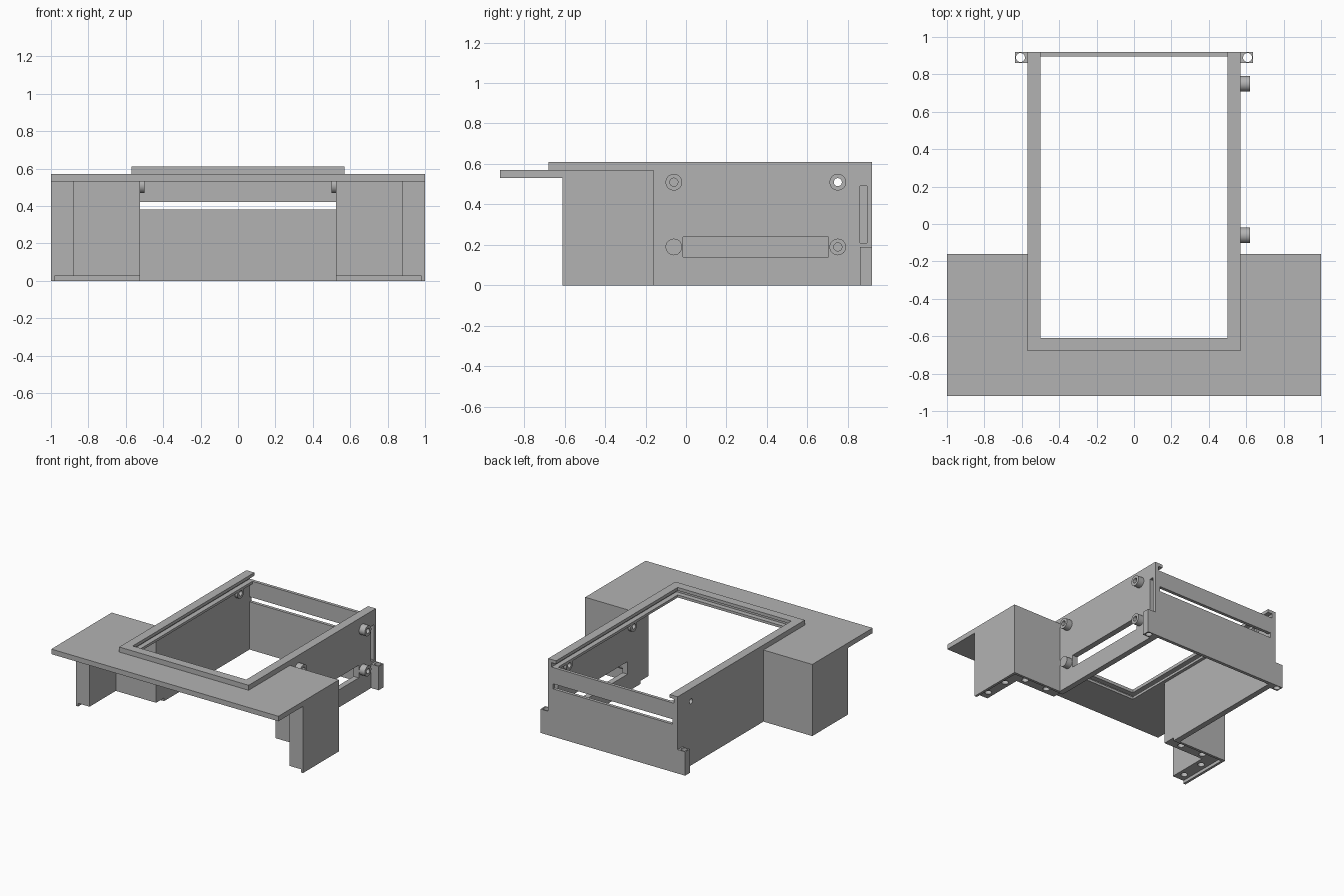
import bpy, bmesh, math
from mathutils import Matrix, Vector

cube = bpy.data.objects.get("Cube")
if cube:
    bpy.data.objects.remove(cube, do_unlink=True)

GREY = (0.45, 0.45, 0.45, 1)
mat = bpy.data.materials.new("plain grey")
mat.use_nodes = True
mat.diffuse_color = GREY
mat.node_tree.nodes["Principled BSDF"].inputs["Base Color"].default_value = GREY


def finish(name, bm):
    bmesh.ops.recalc_face_normals(bm, faces=bm.faces)
    me = bpy.data.meshes.new(name)
    bm.to_mesh(me)
    bm.free()
    me.materials.append(mat)
    ob = bpy.data.objects.new(name, me)
    bpy.context.collection.objects.link(ob)
    return ob


def prism(name, outline, z0, z1, side=1):
    """Extrude a plan outline upward; side=-1 mirrors it across x."""
    bm = bmesh.new()
    face = bm.faces.new([bm.verts.new((x * side, y, z0)) for x, y in outline])
    top = bmesh.ops.extrude_face_region(bm, geom=[face])["geom"]
    bmesh.ops.translate(bm, vec=(0, 0, z1 - z0),
                        verts=[v for v in top if isinstance(v, bmesh.types.BMVert)])
    return finish(name, bm)


def box(name, x, y, z, side=1):
    outline = [(x[0], y[0]), (x[1], y[0]), (x[1], y[1]), (x[0], y[1])]
    return prism(name, outline, z[0], z[1], side)


def cylinder(name, centre, r, length, axis="Z"):
    bm = bmesh.new()
    turn = Matrix.Rotation(math.pi / 2, 4, "Y") if axis == "X" else Matrix()
    bmesh.ops.create_cone(bm, cap_ends=True, segments=32, radius1=r, radius2=r, depth=length,
                          matrix=Matrix.Translation(Vector(centre)) @ turn)
    return finish(name, bm)


def cut(ob, cutters):
    """Subtract the cutters from ob and remove them."""
    bpy.context.view_layer.objects.active = ob
    for c in cutters:
        c.hide_render = True
        m = ob.modifiers.new("cut", "BOOLEAN")
        m.operation, m.solver, m.object = "DIFFERENCE", "EXACT", c
        bpy.ops.object.modifier_apply(modifier=m.name)
        bpy.data.objects.remove(c, do_unlink=True)


def smooth(ob):
    bpy.ops.object.select_all(action="DESELECT")
    ob.select_set(True)
    bpy.context.view_layer.objects.active = ob
    bpy.ops.object.shade_smooth_by_angle(angle=math.radians(30))


def u_frame(name, outer, inner, z0, z1):
    """Frame open at the back; outer and inner are (half width, front y, back y)."""
    (a, f, b), (i, g, _) = outer, inner
    return prism(name, [(-a, b), (-a, f), (a, f), (a, b), (i, b), (i, g), (-i, g), (-i, b)], z0, z1)


BACK = 0.92
RIM = (0.57, -0.68, BACK)

# Wide top plate and the grooved rim around the opening
u_frame("top_plate", (1, -0.92, -0.16), RIM, 0.53, 0.57)
u_frame("rim_ledge", RIM, (0.5, -0.61, 0), 0.53, 0.55)
u_frame("rim_groove", RIM, (0.54, -0.65, 0), 0.55, 0.585)
u_frame("rim_lip", RIM, (0.5, -0.61, 0), 0.585, 0.61)

# Back wall, split by a horizontal slot
box("back_wall_lower", (-0.525, 0.525), (0.895, BACK), (0, 0.38))
box("back_wall_upper", (-0.525, 0.525), (0.895, BACK), (0.42, 0.53))
box("back_wall_top", (-0.5, 0.5), (0.895, BACK), (0.53, 0.55))

LEG = [(0.525, -0.16), (1, -0.16), (1, -0.61), (0.88, -0.61), (0.88, -0.28), (0.525, -0.28)]
RECESS = [(0.5, -0.18), (0.98, -0.18), (0.98, -0.65), (0.8, -0.65), (0.8, -0.3), (0.5, -0.3)]
LEG_HOLES = [(0.64, -0.23), (0.84, -0.23), (0.93, -0.35), (0.93, -0.54)]
HOLE_Y, HOLE_Z = 0.75, 0.51

for side, label in ((1, "left"), (-1, "right")):
    # L-shaped leg with a recessed, drilled underside
    leg = prism(label + "_leg", LEG, 0, 0.53, side)
    cut(leg, [prism("cutter", RECESS, -0.1, 0.025, side)])
    cut(leg, [cylinder("cutter", (x * side, y, 0.03), 0.025, 0.1) for x, y in LEG_HOLES])

    # Side wall with a screw hole
    wall = box(label + "_wall", (0.525, 0.57), (-0.16, BACK), (0, 0.53), side)
    cut(wall, [cylinder("cutter", (0.55 * side, HOLE_Y, HOLE_Z), 0.02, 0.3, "X")])
    if side == 1:
        cut(wall, [box("cutter", (0.4, 0.7), (-0.015, 0.705), (0.14, 0.24)),
                   box("cutter", (0.4, 0.7), (0.86, 0.895), (0.21, 0.49)),
                   cylinder("cutter", (0.55, -0.06, HOLE_Z), 0.02, 0.3, "X"),
                   cylinder("cutter", (0.55, HOLE_Y, 0.19), 0.02, 0.3, "X")])

    # Fixing tab at the back corner
    tab = box(label + "_tab", (0.57, 0.637), (0.86, BACK), (0, 0.19), side)
    cut(tab, [cylinder("cutter", (0.607 * side, 0.89, 0.1), 0.024, 0.5)])
    smooth(tab)

# Round bosses: x centre, y, z, length, drilled
BOSSES = [(0.595, -0.06, 0.51, 0.05, True), (0.595, 0.75, 0.51, 0.05, True),
          (0.595, -0.06, 0.19, 0.05, False), (0.595, 0.75, 0.19, 0.05, True),
          (0.513, -0.06, 0.51, 0.025, True), (0.513, 0.75, 0.51, 0.025, True),
          (-0.513, 0.75, 0.51, 0.025, True)]
for n, (x, y, z, length, drilled) in enumerate(BOSSES):
    boss = cylinder("boss_%d" % n, (x, y, z), 0.041, length, "X")
    if drilled:
        cut(boss, [cylinder("cutter", (x, y, z), 0.02, 0.3, "X")])
    if abs(x) < 0.55:
        # inner bosses stop under the rim ledge
        cut(boss, [box("cutter", (-0.7, 0.7), (y - 0.1, y + 0.1), (0.53, 0.7))])
    smooth(boss)
